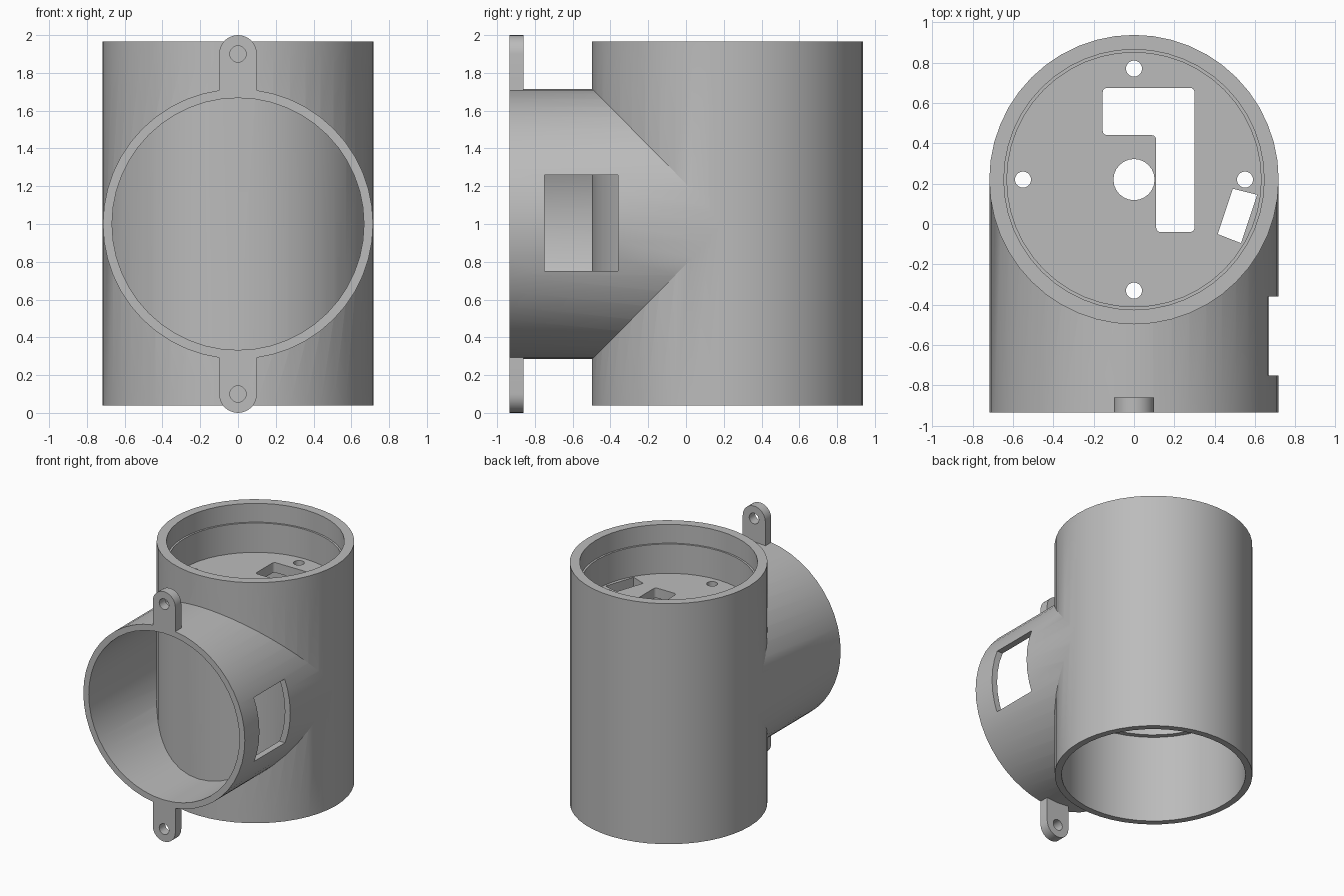
import bpy, bmesh, math
from mathutils import Matrix, Vector

if "Cube" in bpy.data.objects:
    bpy.data.objects.remove(bpy.data.objects["Cube"], do_unlink=True)

SIDES = 48
AXIS_Y = 0.22            # position of the upright tube
OUTER = 0.717
BOTTOM, TOP = 0.04, 1.965
FRONT = -0.935
MID = 1.0                # height of the side socket axis

grey = bpy.data.materials.new("grey_plastic")
grey.use_nodes = True
grey.diffuse_color = (0.5, 0.5, 0.5, 1)
grey.node_tree.nodes["Principled BSDF"].inputs["Base Color"].default_value = (0.5, 0.5, 0.5, 1)


def finish(name, bm):
    bmesh.ops.recalc_face_normals(bm, faces=bm.faces)
    mesh = bpy.data.meshes.new(name)
    bm.to_mesh(mesh)
    bm.free()
    mesh.materials.append(grey)
    ob = bpy.data.objects.new(name, mesh)
    bpy.context.collection.objects.link(ob)
    return ob


def prism(name, outline, low, high, along_y=False):
    """Extrude a flat outline along z, or along y when it is drawn in x and z."""
    bm = bmesh.new()
    place = (lambda a, b, c: (a, c, b)) if along_y else (lambda a, b, c: (a, b, c))
    face = bm.faces.new([bm.verts.new(place(a, b, low)) for a, b in outline])
    moved = bmesh.ops.extrude_face_region(bm, geom=[face])["geom"]
    verts = [g for g in moved if isinstance(g, bmesh.types.BMVert)]
    bmesh.ops.translate(bm, verts=verts, vec=place(0, 0, high - low))
    return finish(name, bm)


def circle(cx, cy, r, n=SIDES, start=0.0, sweep=math.tau):
    steps = n if sweep == math.tau else n - 1
    return [(cx + r * math.cos(start + sweep * i / steps),
             cy + r * math.sin(start + sweep * i / steps)) for i in range(n)]


def rounded(points, r):
    """Round right-angled corners of an outline."""
    out = []
    for i, p in enumerate(points):
        p = Vector(p)
        a = p + (Vector(points[i - 1]) - p).normalized() * r
        b = p + (Vector(points[(i + 1) % len(points)]) - p).normalized() * r
        for t in (0, 0.25, 0.5, 0.75, 1):
            c = a + b - p
            ang = t * math.pi / 2
            out.append(tuple(c + (a - c) * math.cos(ang) + (b - c) * math.sin(ang)))
    return out


def combine(target, tool, operation):
    mod = target.modifiers.new("join", 'BOOLEAN')
    mod.operation, mod.solver, mod.object = operation, 'EXACT', tool
    bpy.context.view_layer.objects.active = target
    bpy.ops.object.modifier_apply(modifier=mod.name)
    bpy.data.objects.remove(tool, do_unlink=True)


def cut(target, tool):
    combine(target, tool, 'DIFFERENCE')


# Side socket: a short tube with a window in its left wall
socket = prism("side_socket", circle(0, MID, OUTER - 0.002), FRONT, AXIS_Y, True)
cut(socket, prism("bore", circle(0, MID, 0.667), FRONT - 0.1, AXIS_Y + 0.1, True))
cut(socket, prism("window", [(0.5, -0.75), (0.9, -0.75), (0.9, -0.36), (0.5, -0.36)], 0.75, 1.26))

# Mounting ears above and below the socket mouth
for side in (1, -1):
    tip = circle(0, 0.9, 0.1, 17, 0, math.pi)
    outline = [(x, MID + side * z) for x, z in tip + [(-0.1, 0.69), (0.1, 0.69)]]
    ear = prism("mounting_ear", outline, FRONT, FRONT + 0.075, True)
    cut(ear, prism("ear_hole", circle(0, MID + side * 0.9, 0.043, 20), -1.1, -0.7, True))
    combine(socket, ear, 'UNION')

# Upright tube, joined to the socket while still solid
body = prism("pipe_housing", circle(0, AXIS_Y, OUTER), BOTTOM, TOP)
combine(body, socket, 'UNION')

# Hollows: lower bore with a ledge, and a stepped cup above the floor plate
FLOOR = 1.58
for r, low, high in ((0.667, BOTTOM - 0.1, 0.74), (0.63, 0.7, FLOOR - 0.08),
                     (0.63, FLOOR, TOP + 0.1), (0.645, TOP - 0.15, TOP + 0.1)):
    cut(body, prism("hollow", circle(0, AXIS_Y, r), low, high))

# Openings through the floor plate
low, high = FLOOR - 0.15, FLOOR + 0.1
cut(body, prism("centre_hole", circle(0, AXIS_Y, 0.102, 24), low, high))
for x, y in circle(0, AXIS_Y, 0.55, 4):
    cut(body, prism("screw_hole", circle(x, y, 0.04, 20), low, high))
cut(body, prism("bent_slot", rounded([(-0.155, 0.44), (0.11, 0.44), (0.11, -0.04), (0.3, -0.04),
                                      (0.3, 0.675), (-0.155, 0.675)], 0.022), low, high))
cut(body, prism("slanted_slot", [(0.49, 0.175), (0.61, 0.145), (0.53, -0.095), (0.415, -0.05)], low, high))

# Smooth round walls, crisp rims
bpy.ops.object.select_all(action='DESELECT')
body.select_set(True)
bpy.context.view_layer.objects.active = body
bpy.ops.object.shade_smooth_by_angle(angle=math.radians(25))
